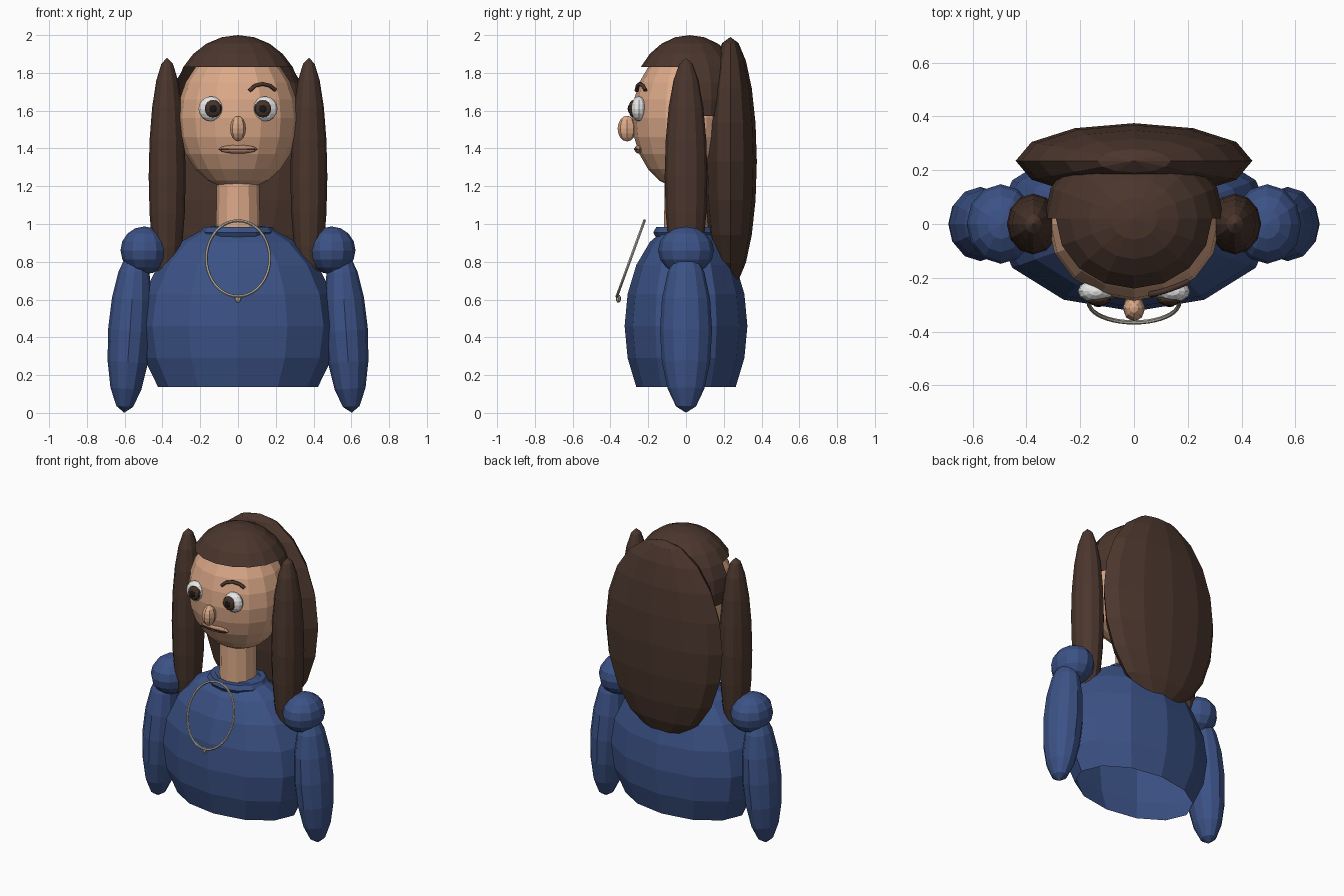
import bpy, bmesh, math
from mathutils import Matrix, Vector

old = bpy.data.objects.get("Cube")
if old:
    bpy.data.objects.remove(old, do_unlink=True)


def material(name, rgb):
    m = bpy.data.materials.new(name)
    m.use_nodes = True
    color = (*rgb, 1)
    m.diffuse_color = color
    bsdf = next(n for n in m.node_tree.nodes if n.type == 'BSDF_PRINCIPLED')
    bsdf.inputs["Base Color"].default_value = color
    bsdf.inputs["Roughness"].default_value = 0.8
    return m


SKIN = material("skin", (0.72, 0.40, 0.25))
HAIR = material("dark_brown_hair", (0.07, 0.037, 0.026))
BLUE = material("blue_cloth", (0.045, 0.085, 0.24))
WHITE = material("eye_white", (0.8, 0.8, 0.8))
IRIS = material("brown_iris", (0.06, 0.034, 0.022))
BLACK = material("pupil_black", (0.01, 0.008, 0.008))
LIP = material("lip", (0.50, 0.26, 0.17))
SILVER = material("necklace_metal", (0.48, 0.44, 0.38))


def finish(name, bm, mat):
    me = bpy.data.meshes.new(name)
    bm.to_mesh(me)
    bm.free()
    me.materials.append(mat)
    ob = bpy.data.objects.new(name, me)
    bpy.context.collection.objects.link(ob)
    return ob


def ellipsoid(name, mat, center, radii, seg=12, rings=10, tilt=0, drop=None):
    """Faceted ellipsoid; drop(face_center) removes faces."""
    bm = bmesh.new()
    bmesh.ops.create_uvsphere(bm, u_segments=seg, v_segments=rings, radius=1)
    place = (Matrix.Translation(center) @ Matrix.Rotation(math.radians(tilt), 4, 'Y')
             @ Matrix.Diagonal((*radii, 1)))
    bm.transform(place)
    if drop:
        gone = [f for f in bm.faces if drop(f.calc_center_median())]
        bmesh.ops.delete(bm, geom=gone, context='FACES')
    return finish(name, bm, mat)


def ring(name, mat, center, radii, thick, seg, sides, pitch=0):
    """Elliptical torus, tipped about x."""
    bm = bmesh.new()
    loops = []
    for i in range(seg):
        a = math.tau * i / seg
        out = Vector((math.cos(a), math.sin(a), 0))
        mid = Vector((radii[0] * out.x, radii[1] * out.y, 0))
        loops.append([bm.verts.new(mid + out * thick * math.cos(b) + Vector((0, 0, thick * math.sin(b))))
                      for b in (math.tau * j / sides for j in range(sides))])
    for i in range(seg):
        p, q = loops[i], loops[(i + 1) % seg]
        for j in range(sides):
            k = (j + 1) % sides
            bm.faces.new((p[j], q[j], q[k], p[k]))
    bm.transform(Matrix.Translation(center) @ Matrix.Rotation(pitch, 4, 'X'))
    return finish(name, bm, mat)


# Torso, open at the hem, with a rolled collar
ellipsoid("torso", BLUE, (0, 0, 0.46), (0.523, 0.325, 0.55), drop=lambda c: c.z < 0.14)
ring("collar", BLUE, (0, 0, 0.955), (0.165, 0.14), 0.034, 12, 6)

# Neck
bm = bmesh.new()
bmesh.ops.create_cone(bm, cap_ends=True, segments=12, radius1=0.118, radius2=0.112, depth=0.34)
bm.transform(Matrix.Translation((0, 0, 1.08)))
finish("neck", bm, SKIN)

# Head and nose
ellipsoid("head", SKIN, (0, 0, 1.56), (0.32, 0.285, 0.38), 16, 12)
ellipsoid("nose", SKIN, (0, -0.312, 1.505), (0.042, 0.05, 0.068), 8, 8)

# Hair: cap with a cut fringe, and a long mass behind
ellipsoid("hair_cap", HAIR, (0, 0.02, 1.66), (0.335, 0.30, 0.34), 16, 12,
          drop=lambda c: c.z < 1.57 or (c.z < 1.83 and c.y < -0.02))
ellipsoid("back_hair", HAIR, (0, 0.235, 1.33), (0.44, 0.14, 0.66))

# Paired parts
for side, s in (("left", 1), ("right", -1)):
    ellipsoid(side + "_side_hair", HAIR, (s * 0.375, 0, 1.25), (0.098, 0.113, 0.63))
    ellipsoid(side + "_shoulder", BLUE, (s * 0.495, 0, 0.86), (0.127, 0.148, 0.127), 12, 8)
    ellipsoid(side + "_arm", BLUE, (s * 0.572, 0, 0.436), (0.116, 0.138, 0.436), 12, 8, tilt=-4 * s)
    ellipsoid(side + "_eye", WHITE, (s * 0.143, -0.25, 1.61), (0.066, 0.042, 0.066), 12, 8)
    ellipsoid(side + "_iris", IRIS, (s * 0.132, -0.28, 1.61), (0.046, 0.024, 0.046), 12, 8)
    ellipsoid(side + "_pupil", BLACK, (s * 0.132, -0.297, 1.61), (0.022, 0.012, 0.022), 10, 6)

# Single raised eyebrow
curve = bpy.data.curves.new("left_eyebrow", 'CURVE')
curve.dimensions = '3D'
curve.bevel_depth = 0.011
curve.bevel_resolution = 1
curve.use_fill_caps = True
points = [(0.06, -0.262, 1.705), (0.09, -0.256, 1.732), (0.13, -0.243, 1.742),
          (0.17, -0.228, 1.732), (0.2, -0.215, 1.708)]
spline = curve.splines.new('POLY')
spline.points.add(len(points) - 1)
for p, co in zip(spline.points, points):
    p.co = (*co, 1)
curve.materials.append(HAIR)
bpy.context.collection.objects.link(bpy.data.objects.new("left_eyebrow", curve))

# Mouth: lips with a dark parting line
ellipsoid("lips", LIP, (0, -0.247, 1.396), (0.103, 0.026, 0.024), 12, 6)
bm = bmesh.new()
bmesh.ops.create_cube(bm, size=1)
bm.transform(Matrix.Translation((0, -0.259, 1.395)) @ Matrix.Diagonal((0.18, 0.034, 0.008, 1)))
finish("mouth_line", bm, HAIR)

# Necklace hanging forward, with a small pendant
ring("necklace", SILVER, (0, -0.293, 0.817), (0.168, 0.213), 0.008, 40, 6, pitch=math.radians(70) - math.pi)
ellipsoid("pendant", SILVER, (0, -0.358, 0.605), (0.018, 0.014, 0.022), 8, 6)
